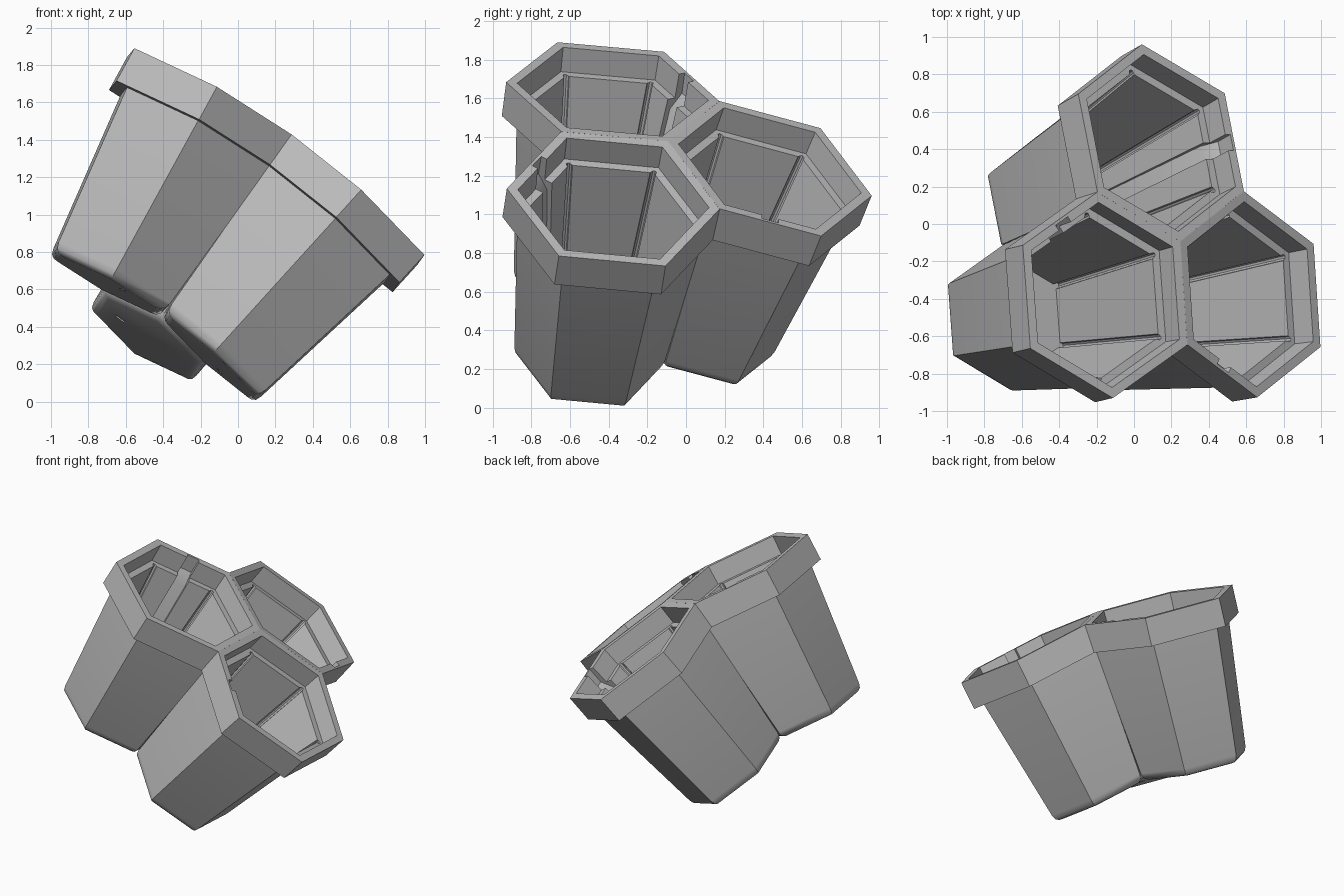
import bpy, bmesh
from math import radians, cos, sin, pi
from mathutils import Matrix, Vector

old = bpy.data.objects.get("Cube")
if old:
    bpy.data.objects.remove(old, do_unlink=True)

RIM = 0.555      # rim corner radius, also distance from cluster centre to pot centre
TILT = 7.85      # outward lean of each pot, degrees

grey = bpy.data.materials.new("plain grey")
grey.use_nodes = True
grey.diffuse_color = (0.5, 0.5, 0.5, 1)
grey.node_tree.nodes["Principled BSDF"].inputs["Base Color"].default_value = (0.5, 0.5, 0.5, 1)


def make_object(name, bm):
    bmesh.ops.recalc_face_normals(bm, faces=bm.faces)
    mesh = bpy.data.meshes.new(name)
    bm.to_mesh(mesh)
    bm.free()
    mesh.materials.append(grey)
    obj = bpy.data.objects.new(name, mesh)
    bpy.context.collection.objects.link(obj)
    return obj


def hex_loop(bm, depth, radius, groove, shift):
    """Hexagon with optional round grooves in its corners; shift widens the shared sides."""
    verts = []
    for i in range(6):
        a = i * pi / 3
        corner = Vector((radius * cos(a), radius * sin(a), -depth))
        if i in (2, 3, 4):
            corner.x -= shift / cos(pi / 6)
        for j in range(7):
            t = a + radians(-120 + 40 * j)
            verts.append(bm.verts.new(corner + groove * Vector((cos(t), sin(t), 0))))
    return verts


def loft(name, rows):
    bm = bmesh.new()
    loops = [hex_loop(bm, *row) for row in rows]
    bm.faces.new(loops[0])
    bm.faces.new(loops[-1])
    for low, high in zip(loops, loops[1:]):
        for i in range(len(low)):
            j = (i + 1) % len(low)
            bm.faces.new((low[i], low[j], high[j], high[i]))
    bmesh.ops.remove_doubles(bm, verts=bm.verts, dist=0.0005)
    return make_object(name, bm)


# One pot: rounded foot, tapered body, overhanging rim, ledge, grooved cavity, floor
# rows are depth, corner radius, groove radius, shared side shift
pot = loft("pot", [
    (1.156, 0.325, 0, 0),
    (1.150, 0.358, 0, 0),
    (1.133, 0.380, 0, 0.003),
    (1.100, 0.390, 0, 0.006),
    (0.200, 0.478, 0, 0.044),
    (0.200, RIM, 0, 0),
    (0.000, RIM, 0, 0),
    (0.000, 0.498, 0, 0),
    (0.140, 0.490, 0, 0),
    (0.140, 0.440, 0.018, 0),
    (1.050, 0.325, 0.018, 0),
])

# Cutter: channel down one inner wall plus a small drain slot in the floor
bm = bmesh.new()
channel = [(0.465, -0.05), (0.465, 0.12), (0.402, 0.2), (0.30, 1.04),
           (0.26, 1.04), (0.35, 0.14), (0.35, -0.05)]
ends = [[bm.verts.new((x, -r, -d)) for r, d in channel] for x in (-0.045, 0.045)]
for end in ends:
    bm.faces.new(end)
for i in range(len(channel)):
    j = (i + 1) % len(channel)
    bm.faces.new((ends[0][i], ends[0][j], ends[1][j], ends[1][i]))
bmesh.ops.create_cube(bm, size=1, matrix=Matrix.Translation((0, 0.17, -1.1))
                      @ Matrix.Diagonal((0.02, 0.05, 0.2, 1)))
cutter = make_object("channel_cutter", bm)
cutter.hide_render = True

cut = pot.modifiers.new("channel", 'BOOLEAN')
cut.object = cutter
cut.operation = 'DIFFERENCE'
cut.solver = 'EXACT'
bpy.ops.object.select_all(action='DESELECT')
bpy.context.view_layer.objects.active = pot
pot.select_set(True)
bpy.ops.object.modifier_apply(modifier=cut.name)
bpy.data.objects.remove(cutter, do_unlink=True)
bpy.ops.object.shade_smooth_by_angle(angle=radians(38))

# Tilted frame of the whole cluster
up = Vector((0.570, 0.182, 0.801)).normalized()
side = Vector((-0.110, 0.983, -0.148))
side = (side - up * side.dot(up)).normalized()
cross = up.cross(side)
frame = Matrix((side, cross, up)).transposed().to_4x4()
place = Matrix.Translation((0.248, -0.093, 1.378)) @ frame

# Three pots meeting at one corner, each leaning outwards
for k, name in enumerate(("back_pot", "upper_pot", "lower_pot")):
    obj = pot if k == 0 else pot.copy()
    if k:
        bpy.context.collection.objects.link(obj)
    obj.name = name
    obj.matrix_world = (place @ Matrix.Rotation(k * 2 * pi / 3, 4, 'Z')
                        @ Matrix.Rotation(radians(TILT), 4, 'Y')
                        @ Matrix.Translation((RIM, 0, 0)))
